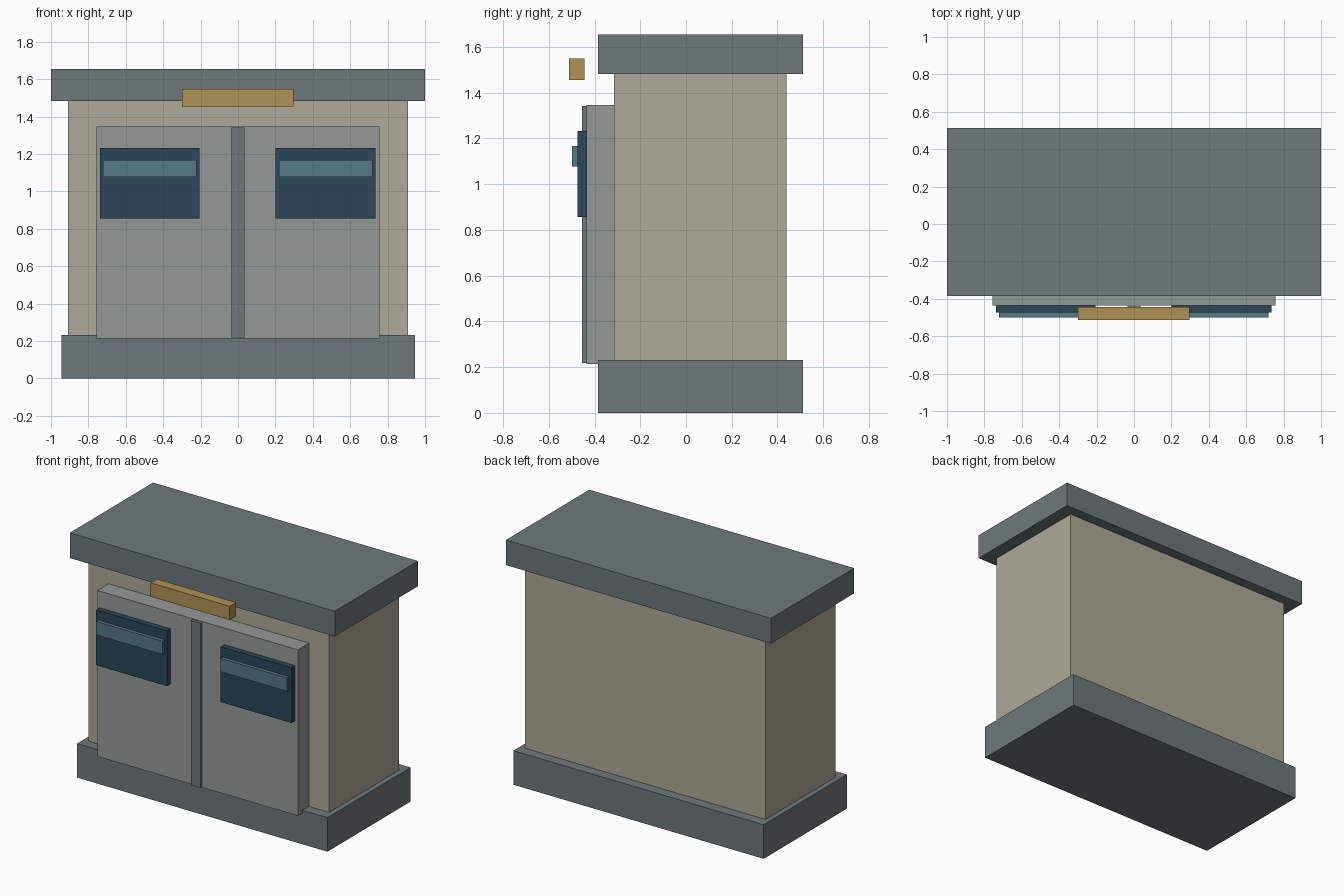
import bpy

cube = bpy.data.objects.get("Cube")
if cube:
    bpy.data.objects.remove(cube, do_unlink=True)


def material(name, r, g, b):
    m = bpy.data.materials.new(name)
    m.use_nodes = True
    m.diffuse_color = (r, g, b, 1)
    m.node_tree.nodes["Principled BSDF"].inputs["Base Color"].default_value = (r, g, b, 1)
    return m


slate = material("slate grey", 0.16, 0.19, 0.195)
stone = material("warm stone", 0.42, 0.395, 0.314)
steel = material("light steel", 0.296, 0.323, 0.314)
navy = material("dark glass", 0.026, 0.061, 0.093)
teal = material("glass highlight", 0.093, 0.188, 0.231)
brass = material("brass", 0.423, 0.287, 0.089)


def box(name, x, y, z, mat):
    """Box spanning the given (low, high) range on each axis."""
    spans = (x, y, z)
    bpy.ops.mesh.primitive_cube_add(size=1, location=[(a + b) / 2 for a, b in spans])
    ob = bpy.context.object
    ob.name = name
    ob.scale = [b - a for a, b in spans]
    bpy.ops.object.transform_apply(location=False, rotation=False, scale=True)
    ob.data.materials.append(mat)
    return ob


# Building shell
box("base", (-0.945, 0.945), (-0.385, 0.512), (0, 0.232), slate)
box("walls", (-0.908, 0.908), (-0.315, 0.44), (0.232, 1.483), stone)
box("roof", (-1, 1), (-0.385, 0.512), (1.483, 1.655), slate)

# Double door with a raised centre strip
box("door_panel", (-0.757, 0.757), (-0.435, -0.315), (0.214, 1.346), steel)
box("door_strip", (-0.036, 0.034), (-0.455, -0.435), (0.218, 1.342), slate)

# Door windows, each with a raised highlight bar
for side, centre in (("right", -0.472), ("left", 0.468)):
    box(side + "_window", (centre - 0.267, centre + 0.267), (-0.474, -0.435),
        (0.856, 1.233), navy)
    box(side + "_window_highlight", (centre - 0.25, centre + 0.25), (-0.499, -0.474),
        (1.077, 1.168), teal)

# Sign plate floating in front of the roof edge
box("sign_plate", (-0.3, 0.296), (-0.512, -0.443), (1.455, 1.549), brass)
